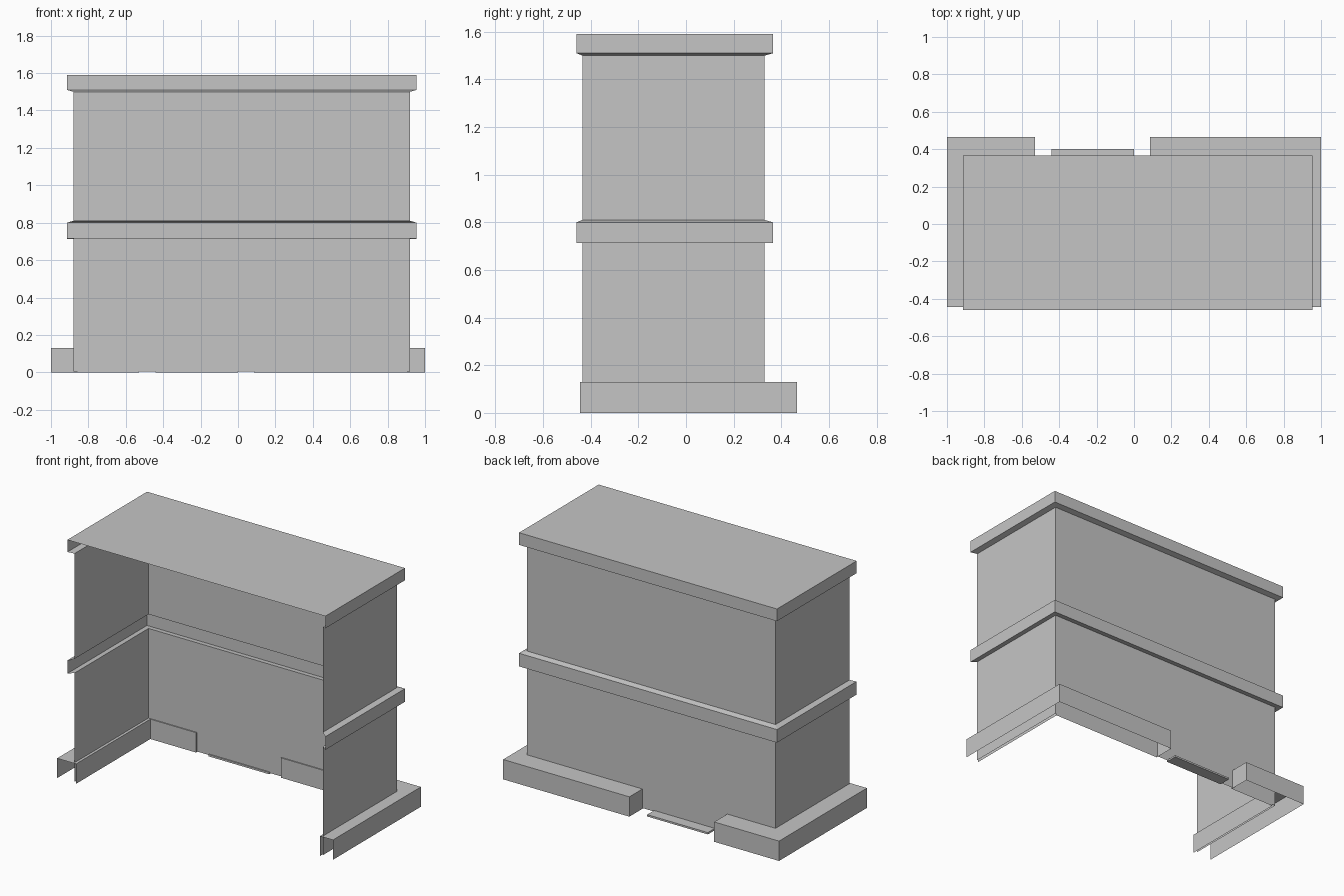
import bpy
import bmesh

cube = bpy.data.objects.get("Cube")
if cube:
    bpy.data.objects.remove(cube, do_unlink=True)

GREY = (0.56, 0.56, 0.56, 1)
mat = bpy.data.materials.new("plain grey")
mat.use_nodes = True
mat.diffuse_color = GREY
mat.node_tree.nodes["Principled BSDF"].inputs["Base Color"].default_value = GREY


def finish(name, bm):
    mesh = bpy.data.meshes.new(name)
    bm.to_mesh(mesh)
    bm.free()
    mesh.materials.append(mat)
    obj = bpy.data.objects.new(name, mesh)
    bpy.context.collection.objects.link(obj)


def loft(name, rings, lid=False, cap=None):
    """Skin open rings of points; optionally close the top or one end."""
    bm = bmesh.new()
    rows = [[bm.verts.new(p) for p in ring] for ring in rings]
    for low, high in zip(rows, rows[1:]):
        for i in range(len(low) - 1):
            bm.faces.new((low[i], high[i], high[i + 1], low[i + 1]))
    if lid:
        bm.faces.new(rows[-1][::-1])
    if cap is not None:
        end = [row[cap] for row in rows]
        bm.faces.new(end[::-1] if cap == 0 else end)
    finish(name, bm)


def wall_ring(z, proud=False):
    """Three-sided outline, open at the front, either flush or projecting."""
    side, front = (0.035, 0.025) if proud else (0, 0)
    x0, x1 = -0.88 - side, 0.92 + side
    yf, yb = -0.435 - front, 0.33 + side
    return [(x0, yf, z), (x0, yb, z), (x1, yb, z), (x1, yf, z)]


# Thin walls with a hollow belt and a roofed cornice
loft("lower_wall", [wall_ring(0.005), wall_ring(0.717)])
loft("belt_course", [wall_ring(0.717), wall_ring(0.714, True),
                     wall_ring(0.8, True), wall_ring(0.81)])
loft("upper_wall", [wall_ring(0.81), wall_ring(1.5)])
loft("cornice_and_roof", [wall_ring(1.5), wall_ring(1.51, True),
                          wall_ring(1.59, True)], lid=True)


# Hollow plinth, open below and at the front, split by the rear doorway
def plinth(name, outer, inner, cap):
    top = 0.13
    loft(name, [[(x, y, z) for x, y in path]
                for path, z in ((outer, 0), (outer, top), (inner, top), (inner, 0))],
         cap=cap)


FRONT, BACK, INNER_BACK = -0.445, 0.465, 0.323
plinth("right_plinth",
       [(-1, FRONT), (-1, BACK), (-0.53, BACK)],
       [(-0.862, FRONT), (-0.862, INNER_BACK), (-0.53, INNER_BACK)], cap=2)
plinth("left_plinth",
       [(0.085, BACK), (1, BACK), (1, FRONT)],
       [(0.085, INNER_BACK), (0.906, INNER_BACK), (0.906, FRONT)], cap=0)

# Low doorstep in the gap
bm = bmesh.new()
bmesh.ops.create_cube(bm, size=1)
bmesh.ops.scale(bm, vec=(0.44, 0.08, 0.012), verts=bm.verts)
bmesh.ops.translate(bm, vec=(-0.22, 0.362, 0.006), verts=bm.verts)
finish("doorstep", bm)
